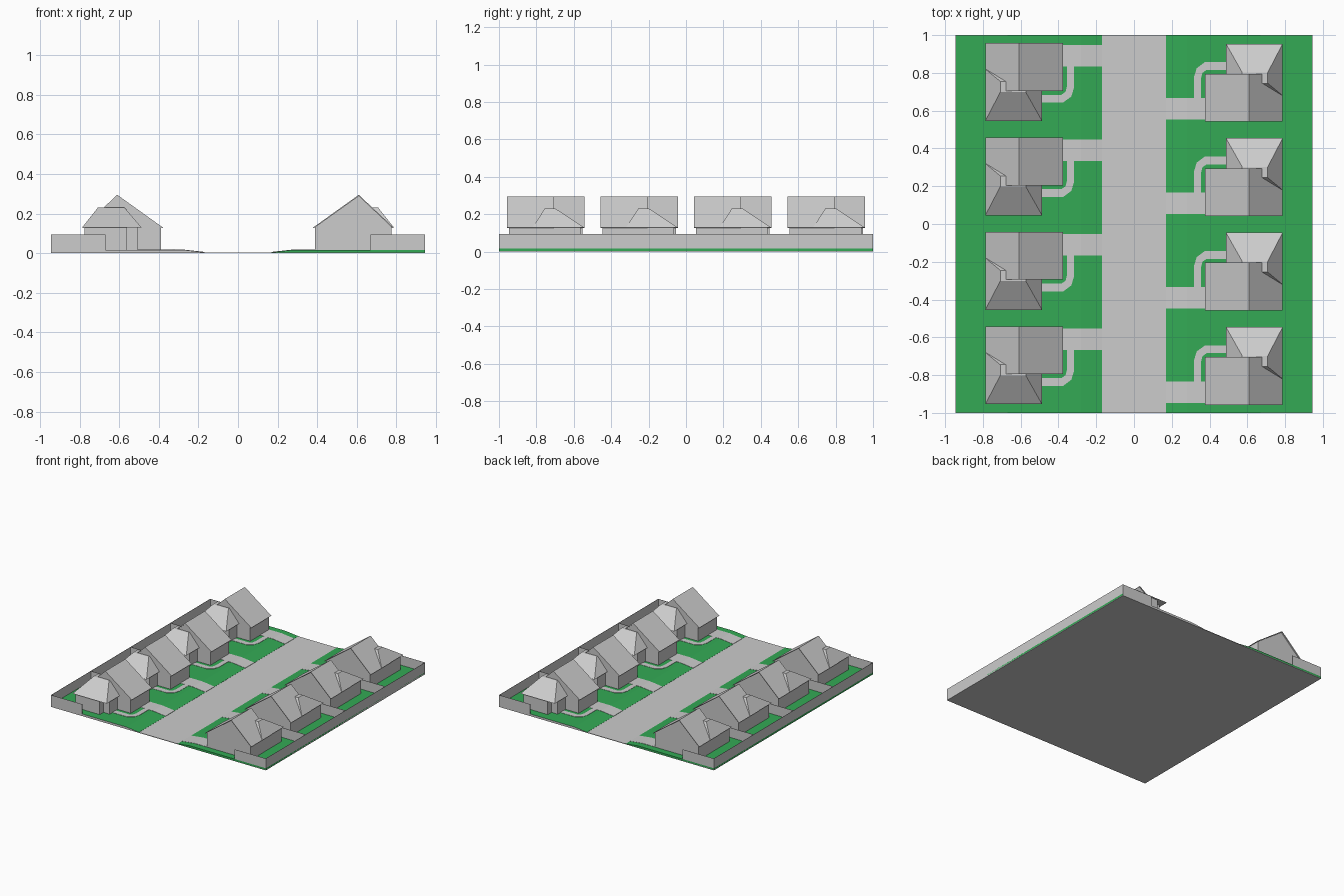
import bpy, math

if "Cube" in bpy.data.objects:
    bpy.data.objects.remove(bpy.data.objects["Cube"])


def material(name, rgb):
    m = bpy.data.materials.new(name)
    m.diffuse_color = (*rgb, 1)
    m.use_nodes = True
    m.node_tree.nodes["Principled BSDF"].inputs["Base Color"].default_value = m.diffuse_color
    return m


GREY = material("light grey", (0.604, 0.604, 0.604))
GREEN = material("lawn green", (0.033, 0.402, 0.091))


def mesh(name, verts, faces, mat):
    me = bpy.data.meshes.new(name)
    me.from_pydata(verts, [], faces)
    me.materials.append(mat)
    return me


def loft(name, a, b, mat):
    """Solid between two matching rings of points."""
    n = len(a)
    faces = [tuple(range(n))[::-1], tuple(range(n, 2 * n))]
    faces += [(i, (i + 1) % n, n + (i + 1) % n, n + i) for i in range(n)]
    me = mesh(name, list(a) + list(b), faces, mat)
    import bmesh
    bm = bmesh.new()
    bm.from_mesh(me)
    bmesh.ops.recalc_face_normals(bm, faces=bm.faces)
    bm.to_mesh(me)
    bm.free()
    return me


def along_y(name, profile, y0, y1, mat):
    return loft(name, [(x, y0, z) for x, z in profile], [(x, y1, z) for x, z in profile], mat)


def along_z(name, plan, z0, z1, mat):
    return loft(name, [(x, y, z0) for x, y in plan], [(x, y, z1) for x, y in plan], mat)


def rect(x0, y0, x1, y1):
    return [(x0, y0), (x1, y0), (x1, y1), (x0, y1)]


def place(name, me, y=0, turn=0):
    ob = bpy.data.objects.new(name, me)
    ob.location.y = y
    ob.rotation_euler.z = turn
    bpy.context.collection.objects.link(ob)


# Base plate, whose middle strip is the road
place("road_base", along_z("road_base", rect(-.945, -1, .945, 1), 0, .004, GREY))

# Lawn with a sloping verge; the front end is grey
lawn = along_y("lawn", [(-.945, .002), (-.945, .017), (-.28, .017), (-.17, .005), (-.17, .002)], -1, 1, GREEN)
lawn.materials.append(GREY)
for p in lawn.polygons:
    if p.normal.y < -.9:
        p.material_index = 1

# Back fence and the fences between the plots
back_fence = along_z("back_fence", rect(-.945, -1, -.943, 1), 0, .094, GREY)
plot_fence = [along_z("plot_fence", rect(-.945, max(y - .001, -1), -.67, min(y + .001, 1)), 0, .094, GREY)
              for y in (-1, -.5, 0, .5, 1)]

# House parts, in plot coordinates (plot centre at y = 0)
drive = along_y("driveway", [(-.40, .015), (-.40, .019), (-.28, .019), (-.17, .0065), (-.17, .003), (-.28, .015)],
                .083, .198, GREY)
path = along_z("garden_path", [(-.318, .09), (-.318, -.03), (-.332, -.075), (-.375, -.107), (-.52, -.107),
                               (-.52, -.066), (-.385, -.066), (-.362, -.05), (-.355, -.02), (-.355, .09)],
               .012, .019, GREY)
main_walls = along_y("main_walls", [(-.775, .003), (-.39, .003), (-.39, .133), (-.61, .291), (-.775, .135)],
                     -.04, .197, GREY)
wing_walls = along_z("wing_walls", rect(-.775, -.187, -.56, -.03), .003, .135, GREY)
entry_walls = along_z("entry_walls", rect(-.57, -.14, -.505, -.03), .003, .135, GREY)
main_roof = along_y("main_roof", [(-.787, .128), (-.61, .295), (-.377, .128), (-.383, .126), (-.61, .288), (-.782, .126)],
                    -.045, .207, GREY)
hip_roof = loft("hip_roof", [(x, y, .13) for x, y in rect(-.787, -.204, -.487, .07)],
                [(x, y, .23) for x, y in rect(-.708, -.052, -.573, .005)], GREY)

# Four plots on each side of the road, the right side turned half round
for side, turn in (("left", 0), ("right", math.pi)):
    place("lawn_" + side, lawn, 0, turn)
    place("back_fence_" + side, back_fence, 0, turn)
    for me in plot_fence:
        place("plot_fence_" + side, me, 0, turn)
    for y in (-.75, -.25, .25, .75):
        for me in (drive, path, main_walls, wing_walls, entry_walls, main_roof, hip_roof):
            place(me.name + "_" + side, me, y, turn)
